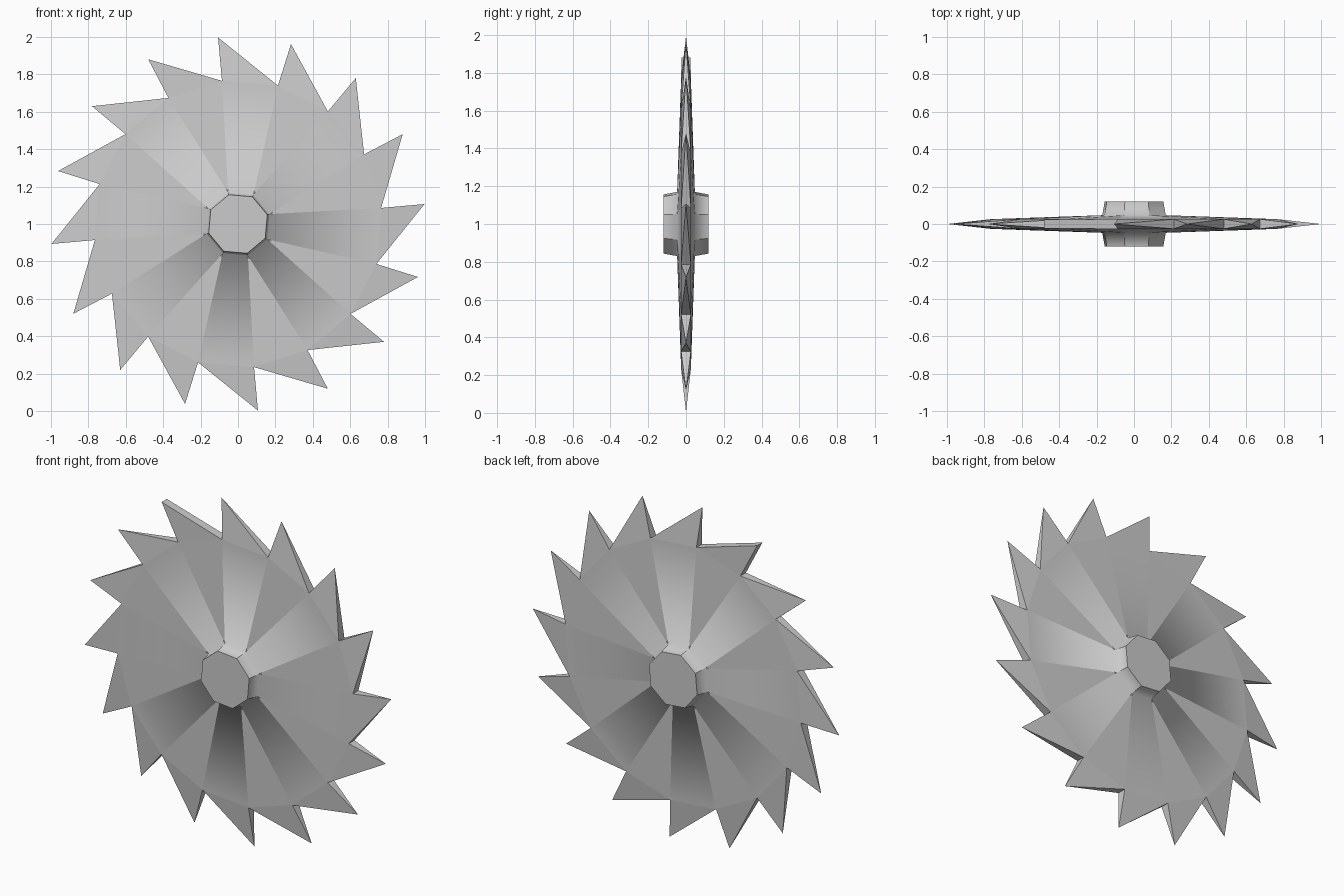
import bpy, bmesh
from math import radians, sin, cos

if "Cube" in bpy.data.objects:
    bpy.data.objects.remove(bpy.data.objects["Cube"])

TEETH = 16
START = 6.1                    # angle of first tooth in degrees
STEP = 360 / TEETH
BLUNT = 5                      # one tooth has a square, unsharpened tip
CENTRE_Z = 1.0

bm = bmesh.new()


def point(r, deg, y):
    a = radians(deg)
    return bm.verts.new((r * cos(a), y, CENTRE_Z + r * sin(a)))


tips = [[point(1.003, START + STEP * i, s * 0.024) for s in (-1, 1)] if i == BLUNT
        else [point(1.003, START + STEP * i, 0)] * 2 for i in range(TEETH)]
valleys = []
smooth_pairs = []

# Both sides: octagonal hub, faceted disc and tooth faces
for side, s in enumerate((-1, 1)):
    hub_angles = [START + STEP / 2 + 45 * k for k in range(8)]
    cap = [point(0.164, a, s * 0.12) for a in hub_angles]
    base = [point(0.178, a, s * 0.047) for a in hub_angles]
    rim = [point(0.77, START + 0.3 + STEP * i, s * 0.026) for i in range(TEETH)]
    valleys.append(rim)
    bm.faces.new(cap)
    for k in range(8):
        n = (k + 1) % 8
        a, b, c = rim[2 * k], rim[2 * k + 1], rim[(2 * k + 2) % TEETH]
        bm.faces.new((cap[k], cap[n], base[n], base[k]))
        bm.faces.new((base[k], a, b))
        bm.faces.new((base[k], b, c, base[n]))
        smooth_pairs.append((base[k], base[n]))
    for i in range(TEETH):
        bm.faces.new((rim[i - 1], tips[i][side], rim[i]))

# Tooth edges joining the two sides
front, back = valleys
for i in range(TEETH):
    t = list(dict.fromkeys(tips[i]))
    bm.faces.new([front[i], *t, back[i]])
    bm.faces.new([front[i - 1], *t, back[i - 1]])

bmesh.ops.recalc_face_normals(bm, faces=bm.faces)

# Hub flows smoothly into the disc wedges; every other edge is crisp
for f in bm.faces:
    f.smooth = True
for e in bm.edges:
    e.smooth = False
for a, b in smooth_pairs:
    bm.edges.get((a, b)).smooth = True

mesh = bpy.data.meshes.new("saw_blade")
bm.to_mesh(mesh)
bm.free()
bpy.context.collection.objects.link(bpy.data.objects.new("saw_blade", mesh))
